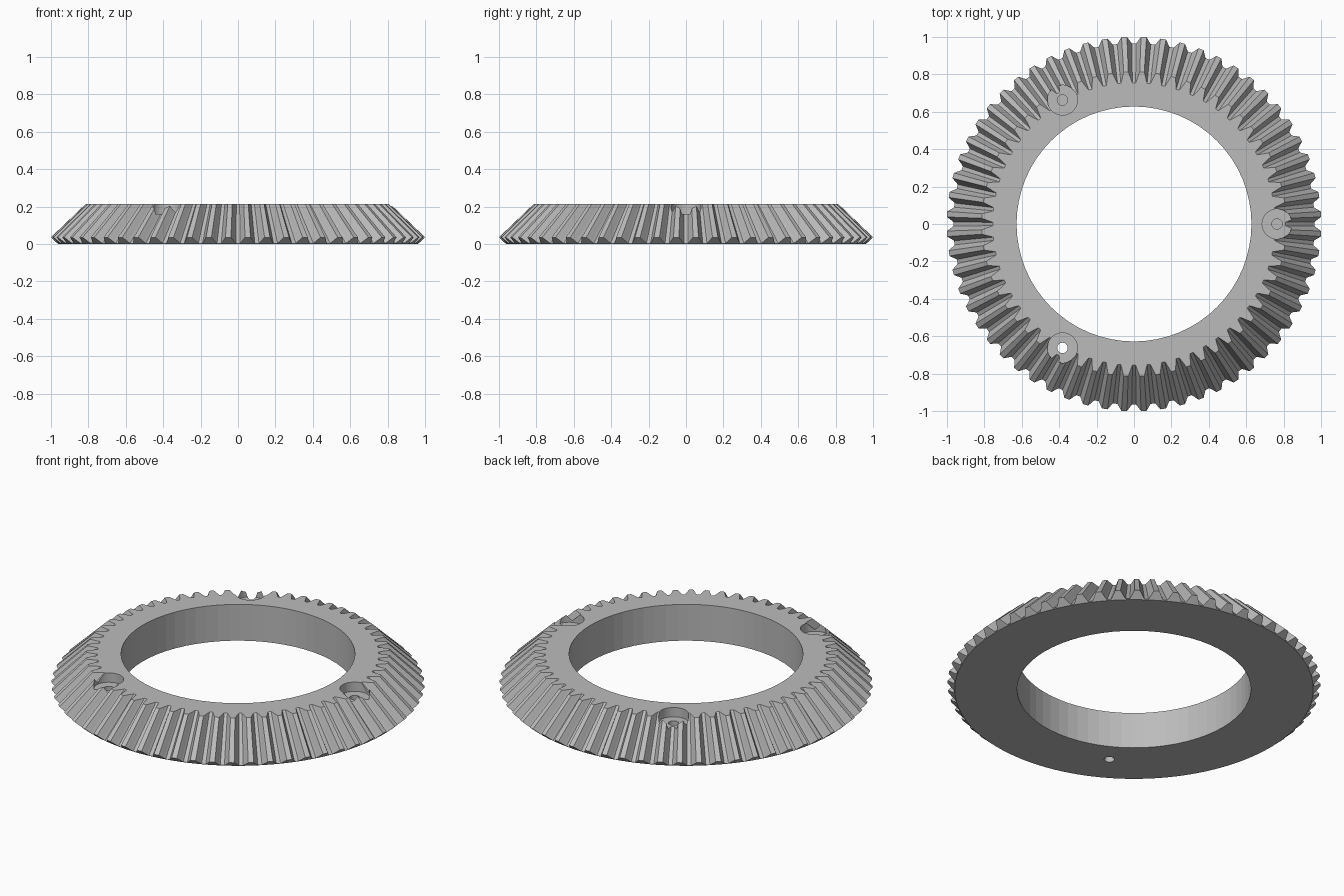
import bpy, bmesh
from math import cos, sin, tau, radians

if "Cube" in bpy.data.objects:
    bpy.data.objects.remove(bpy.data.objects["Cube"], do_unlink=True)

TEETH = 60
TOP = 0.215
BORE = 0.628

steel = bpy.data.materials.new("plain grey")
steel.use_nodes = True
grey = (0.5, 0.5, 0.5, 1)
steel.diffuse_color = grey
steel.node_tree.nodes["Principled BSDF"].inputs["Base Color"].default_value = grey

# One tooth: position along the pitch and height from root to tip
HALF = [(0.11, 0), (0.19, 0.28), (0.27, 0.62), (0.36, 1)]
TOOTH = HALF + [(1 - u, h) for u, h in reversed(HALF)]


def new_object(name, bm):
    mesh = bpy.data.meshes.new(name)
    bm.normal_update()
    bm.to_mesh(mesh)
    bm.free()
    obj = bpy.data.objects.new(name, mesh)
    bpy.context.collection.objects.link(obj)
    obj.data.materials.append(steel)
    return obj


def tooth_ring(bm, root, tip):
    """Ring of vertices between a root and a tip, each (radius, height)."""
    ring = []
    for i in range(TEETH):
        for u, h in TOOTH:
            a = tau * (i + u) / TEETH
            r = root[0] + (tip[0] - root[0]) * h
            z = root[1] + (tip[1] - root[1]) * h
            ring.append(bm.verts.new((r * cos(a), r * sin(a), z)))
    return ring


def cut(target, x, y, radius, z0, z1, sides):
    """Bore a round hole from z0 to z1."""
    bm = bmesh.new()
    bmesh.ops.create_cone(bm, cap_ends=True, segments=sides, radius1=radius,
                          radius2=radius, depth=z1 - z0)
    bmesh.ops.translate(bm, verts=bm.verts, vec=(x, y, (z0 + z1) / 2))
    cutter = new_object("hole_cutter", bm)
    cutter.hide_render = True
    mod = target.modifiers.new("hole", "BOOLEAN")
    mod.operation = "DIFFERENCE"
    mod.solver = "EXACT"
    mod.object = cutter
    bpy.context.view_layer.objects.active = target
    bpy.ops.object.modifier_apply(modifier=mod.name)
    bpy.data.objects.remove(cutter, do_unlink=True)


# Toothed cone: round base, back cone, then teeth rising to the top face
bm = bmesh.new()
rings = [tooth_ring(bm, (0.962, 0), (0.962, 0)),
         tooth_ring(bm, (0.966, 0.004), (1.001, 0.036)),
         tooth_ring(bm, (0.755, TOP), (0.814, TOP))]
count = len(rings[0])
for low, high in zip(rings, rings[1:]):
    for i in range(count):
        j = (i + 1) % count
        bm.faces.new((low[i], low[j], high[j], high[i]))
bm.faces.new(rings[-1])
bm.faces.new(list(reversed(rings[0])))
gear = new_object("bevel_gear_ring", bm)

# Central bore
cut(gear, 0, 0, BORE, -0.1, TOP + 0.1, 64)

# Three counterbored screw holes; only the last goes right through
for angle, bottom in ((0, 0.02), (120, 0.02), (240, -0.1)):
    x, y = 0.765 * cos(radians(angle)), 0.765 * sin(radians(angle))
    cut(gear, x, y, 0.08, 0.16, TOP + 0.1, 40)
    cut(gear, x, y, 0.028, bottom, TOP + 0.05, 24)
